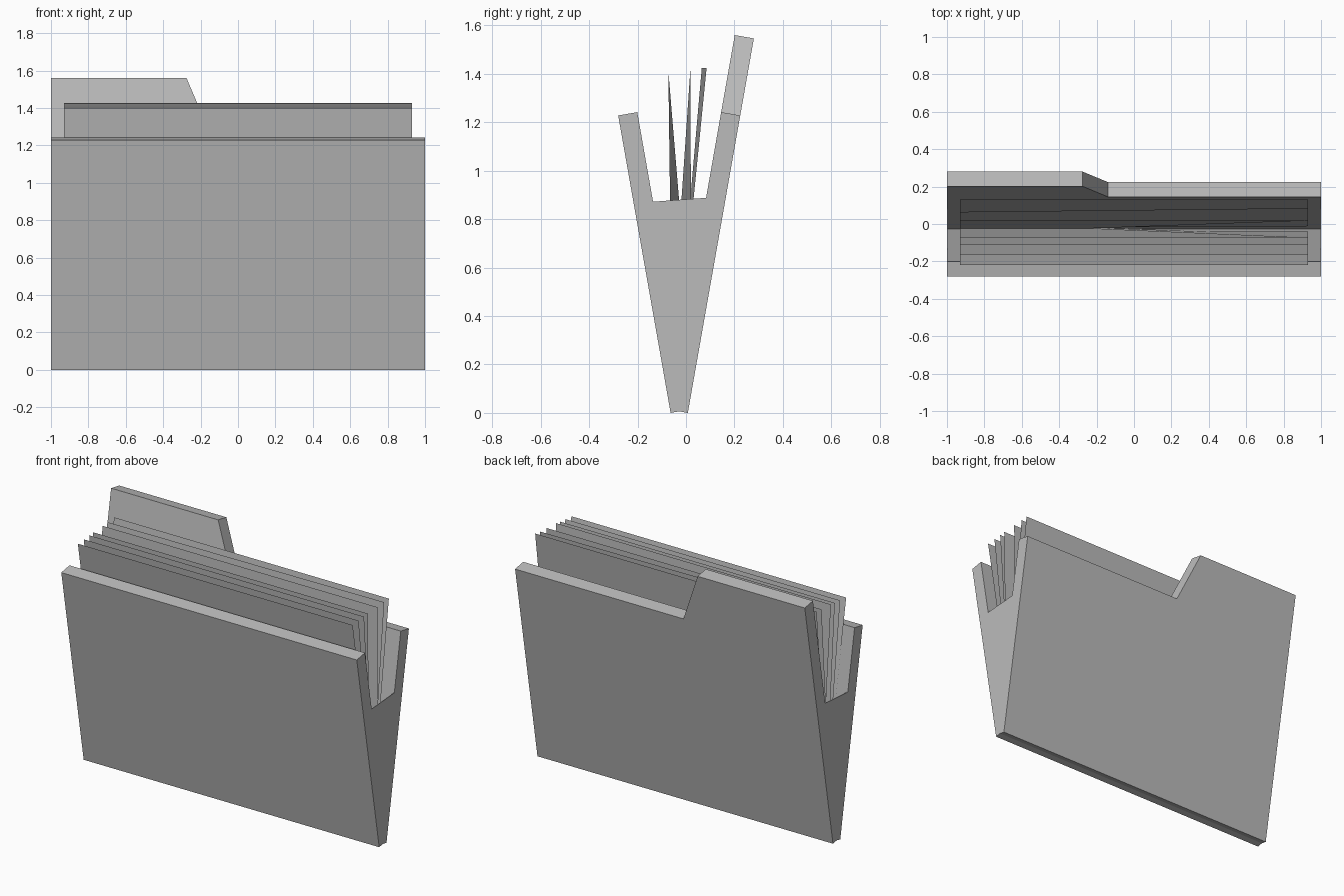
import bpy, bmesh, math
from mathutils import Vector

cube = bpy.data.objects.get("Cube")
if cube:
    bpy.data.objects.remove(cube, do_unlink=True)

grey = bpy.data.materials.new("plain_grey")
grey.use_nodes = True
COLOUR = (0.5, 0.5, 0.5, 1)
grey.diffuse_color = COLOUR
grey.node_tree.nodes["Principled BSDF"].inputs["Base Color"].default_value = COLOUR

LEAN = math.radians(10)
SIN, COS = math.sin(LEAN), math.cos(LEAN)
THICK = 0.08
FOLD_Y = -0.028      # where the two covers meet
HINGE = 0.0355       # distance from the fold to each cover's outer foot


def add_object(name, bm):
    mesh = bpy.data.meshes.new(name)
    bm.to_mesh(mesh)
    bm.free()
    mesh.materials.append(grey)
    obj = bpy.data.objects.new(name, mesh)
    bpy.context.collection.objects.link(obj)
    return obj


def prism(bm, outline, offset):
    """Extrude a closed outline of points by an offset."""
    face = bm.faces.new([bm.verts.new(p) for p in outline])
    new = bmesh.ops.extrude_face_region(bm, geom=[face])["geom"]
    verts = [v for v in new if isinstance(v, bmesh.types.BMVert)]
    bmesh.ops.translate(bm, vec=Vector(offset), verts=verts)


def add_cover(bm, outline, side):
    """Leaning board cut off at the fold; side is -1 front, 1 back."""
    part = bmesh.new()
    points = [(x, FOLD_Y + side * (HINGE + s * SIN), s * COS) for x, s in outline]
    prism(part, points, (0, -side * THICK * COS, THICK * SIN))
    bmesh.ops.bisect_plane(part, geom=part.verts[:] + part.edges[:] + part.faces[:],
                           plane_co=(0, FOLD_Y, 0), plane_no=(0, -side, 0),
                           clear_outer=True)
    temp = bpy.data.meshes.new("cover_part")
    part.to_mesh(temp)
    part.free()
    bm.from_mesh(temp)
    bpy.data.meshes.remove(temp)


# Folder covers: plain front, back with a raised tab
LOW, HIGH = 1.247, 1.57
folder = bmesh.new()
add_cover(folder, [(-1, 0), (1, 0), (1, LOW), (-1, LOW)], -1)
add_cover(folder, [(-1, 0), (1, 0), (1, LOW), (-0.14, LOW), (-0.275, HIGH), (-1, HIGH)], 1)
bmesh.ops.remove_doubles(folder, verts=folder.verts[:], dist=0.0005)
bmesh.ops.recalc_face_normals(folder, faces=folder.faces[:])
add_object("folder_covers", folder)

# Thin end panels closing the lower part of the pocket
for name, x, inward in (("left_end_panel", 1, -0.004), ("right_end_panel", -1, 0.004)):
    bm = bmesh.new()
    prism(bm, [(x, FOLD_Y, 0.255), (x, 0.083, 0.888), (x, -0.137, 0.872)], (inward, 0, 0))
    bmesh.ops.recalc_face_normals(bm, faces=bm.faces[:])
    add_object(name, bm)

# Paper sheets: y at top right, top left, bottom right, bottom left
SHEETS = [
    (-0.22, -0.22, -0.055, -0.055),
    (-0.162, -0.162, -0.05, -0.05),
    (-0.11, -0.11, -0.04, -0.04),
    (-0.073, -0.073, 0.007, -0.06),
    (0.018, 0.018, -0.048, 0.022),
    (0.065, 0.085, -0.02, -0.012),
    (0.13, 0.13, 0.0, 0.0),
]
HALF, BOTTOM = 0.93, 0.45
for i, (top_r, top_l, bot_r, bot_l) in enumerate(SHEETS):
    top = 1.4 + 0.028 * i / (len(SHEETS) - 1)
    bm = bmesh.new()
    corners = [(-HALF, bot_r, BOTTOM), (HALF, bot_l, BOTTOM),
               (HALF, top_l, top), (-HALF, top_r, top)]
    bm.faces.new([bm.verts.new(c) for c in corners])
    add_object(f"paper_sheet_{i + 1}", bm)
